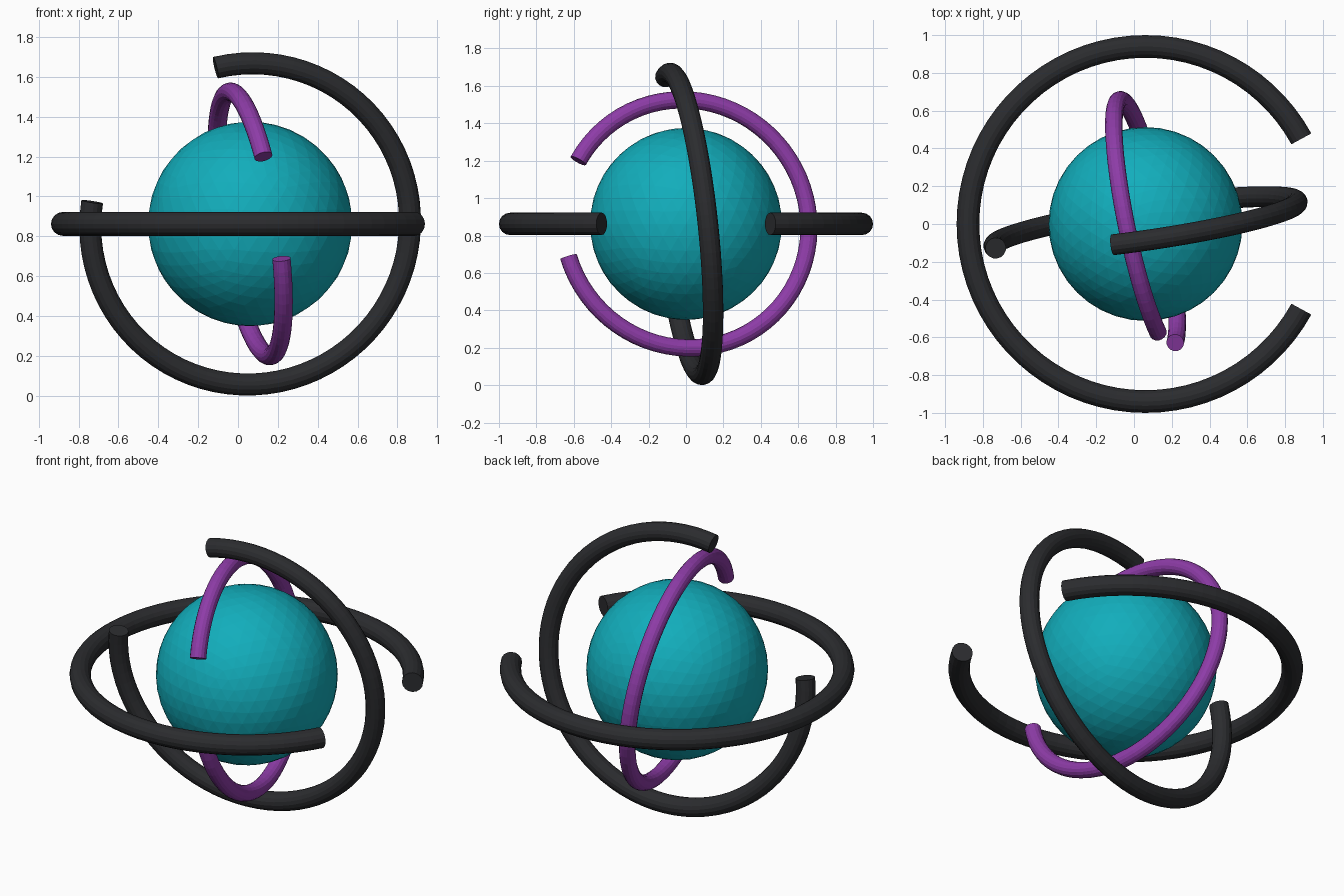
import bpy, bmesh
from math import cos, sin, pi
from mathutils import Vector

if "Cube" in bpy.data.objects:
    bpy.data.objects.remove(bpy.data.objects["Cube"])

CENTRE = Vector((0.061, 0, 0.862))


def material(name, colour):
    m = bpy.data.materials.new(name)
    m.diffuse_color = (*colour, 1)
    m.use_nodes = True
    m.node_tree.nodes["Principled BSDF"].inputs["Base Color"].default_value = m.diffuse_color
    return m


def add_object(name, bm, mat):
    mesh = bpy.data.meshes.new(name)
    bmesh.ops.recalc_face_normals(bm, faces=bm.faces)
    bm.to_mesh(mesh)
    bm.free()
    mesh.materials.append(mat)
    ob = bpy.data.objects.new(name, mesh)
    ob.location = CENTRE
    bpy.context.collection.objects.link(ob)


def open_ring(name, radius, tube, normal, gap_dir, gap, mat, segments=64, sides=16):
    """Capped circular tube around the centre, open by `gap` radians towards gap_dir."""
    n = Vector(normal).normalized()
    u = Vector(gap_dir)
    u = (u - n * u.dot(n)).normalized()
    v = n.cross(u)
    bm = bmesh.new()
    loops = []
    for i in range(segments + 1):
        a = gap / 2 + (2 * pi - gap) * i / segments
        out = u * cos(a) + v * sin(a)
        loops.append([bm.verts.new(out * (radius + tube * cos(b)) + n * tube * sin(b))
                      for b in (2 * pi * k / sides for k in range(sides))])
    for p, q in zip(loops, loops[1:]):
        for k in range(sides):
            j = (k + 1) % sides
            bm.faces.new((p[k], p[j], q[j], q[k]))
    bm.faces.new(loops[0])
    bm.faces.new(loops[-1])
    add_object(name, bm, mat)


teal = material("teal", (0.006, 0.42, 0.5))
black = material("black", (0.024, 0.025, 0.028))
purple = material("purple", (0.27, 0.045, 0.39))

# Core sphere
core = bmesh.new()
bmesh.ops.create_icosphere(core, subdivisions=4, radius=0.513)
add_object("core_sphere", core, teal)

# Three open rings
open_ring("horizontal_ring", 0.94, 0.06, (0, 0, 1), (1, 0, 0), 1.0, black)
open_ring("upright_ring", 0.811, 0.0555, (-0.146, 1, 0.108), (-0.972, -0.225, 0.90), 1.2, black)
open_ring("inner_ring", 0.671, 0.0465, (1, 0.207, 0.155), (0.227, -1.2, 0.163), 0.8, purple)
